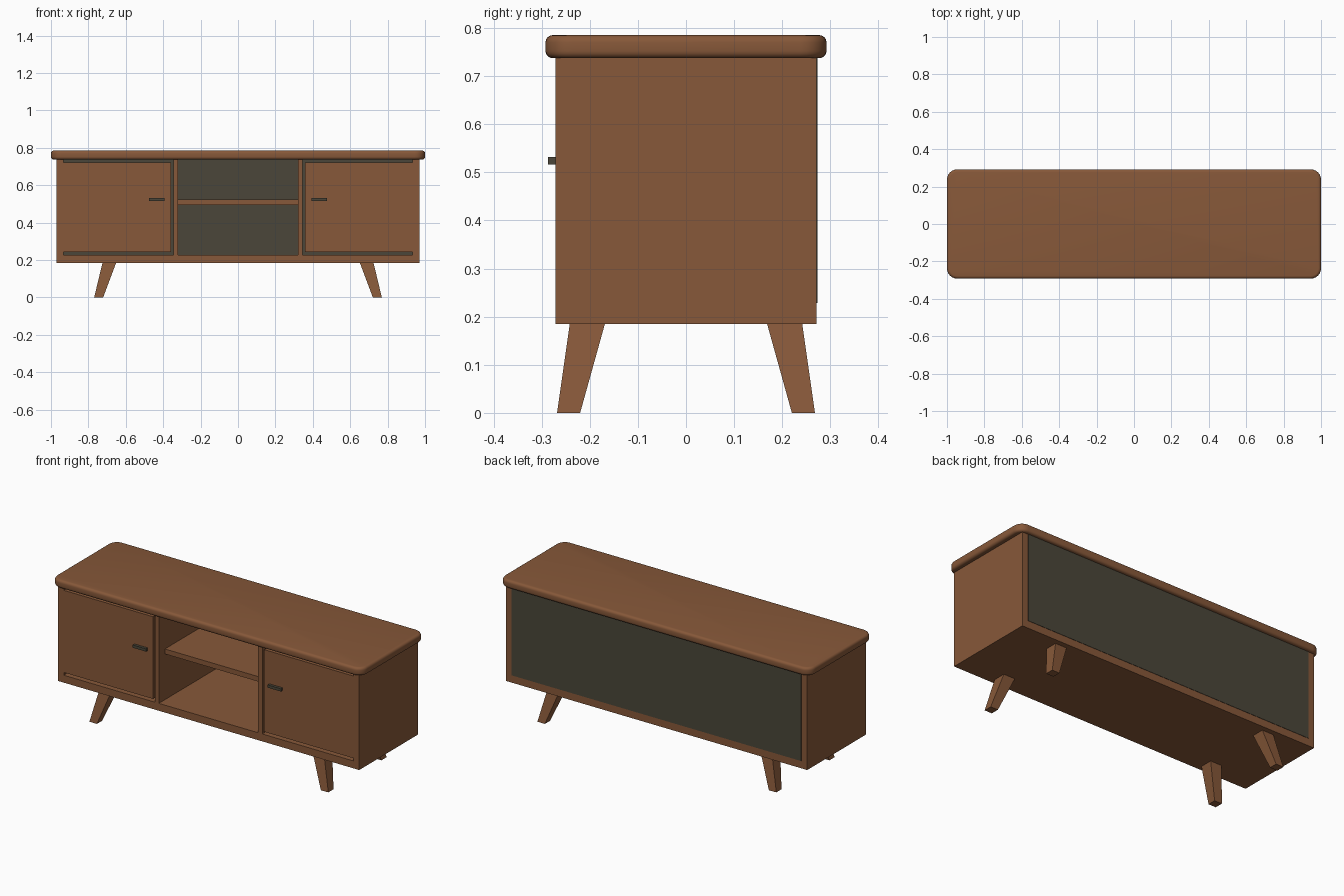
import bpy, bmesh
from mathutils import Vector

cube = bpy.data.objects.get("Cube")
if cube:
    bpy.data.objects.remove(cube, do_unlink=True)


def material(name, color):
    m = bpy.data.materials.new(name)
    m.use_nodes = True
    m.diffuse_color = (*color, 1)
    m.node_tree.nodes["Principled BSDF"].inputs["Base Color"].default_value = (*color, 1)
    return m


WOOD = material("walnut brown", (0.242, 0.098, 0.041))
DARK = material("dark olive", (0.069, 0.061, 0.041))


def add_object(name, bm, mat):
    bmesh.ops.recalc_face_normals(bm, faces=bm.faces)
    mesh = bpy.data.meshes.new(name)
    bm.to_mesh(mesh)
    bm.free()
    mesh.materials.append(mat)
    ob = bpy.data.objects.new(name, mesh)
    bpy.context.collection.objects.link(ob)
    return ob


def box(name, xs, ys, zs, mat=WOOD):
    bm = bmesh.new()
    bmesh.ops.create_cube(bm, size=1)
    for v in bm.verts:
        v.co = Vector([r[0] if c < 0 else r[1] for c, r in zip(v.co, (xs, ys, zs))])
    return add_object(name, bm, mat)


def mirrored_box(name, x0, x1, ys, zs, mat=WOOD):
    box("right_" + name, (-x1, -x0), ys, zs, mat)
    box("left_" + name, (x0, x1), ys, zs, mat)


# Main heights and depth of the carcass
BOTTOM, FLOOR, LID = 0.185, 0.228, 0.737
DEPTH = 0.271

# Top board: rounded corners in plan, then softened rims
bm = bmesh.new()
bmesh.ops.create_cube(bm, size=1)
for v in bm.verts:
    v.co = Vector((v.co.x * 2, v.co.y * 0.584, LID + (v.co.z + 0.5) * 0.048))
corners = [e for e in bm.edges if abs(e.verts[0].co.z - e.verts[1].co.z) > 0.01]
bmesh.ops.bevel(bm, geom=corners, offset=0.055, segments=6, profile=0.5, affect='EDGES')
rims = [e for e in bm.edges if any(abs(f.normal.z) > 0.9 for f in e.link_faces)]
bmesh.ops.bevel(bm, geom=rims, offset=0.015, segments=4, profile=0.5, affect='EDGES')
top = add_object("top_board", bm, WOOD)
bpy.context.view_layer.objects.active = top
top.select_set(True)
bpy.ops.object.shade_smooth_by_angle()
top.select_set(False)

# Carcass
box("bottom_panel", (-0.97, 0.97), (-DEPTH, DEPTH), (BOTTOM, FLOOR))
mirrored_box("side_panel", 0.932, 0.97, (-DEPTH, DEPTH), (FLOOR, LID))
mirrored_box("divider", 0.32, 0.346, (-DEPTH, 0.26), (FLOOR, LID))
box("shelf", (-0.32, 0.32), (-0.215, 0.26), (0.494, 0.523))
box("back_panel", (-0.932, 0.932), (0.26, 0.273), (FLOOR, LID), DARK)

# Doors with narrow gaps, and their handles
mirrored_box("door", 0.357, 0.932, (-DEPTH, -0.241), (0.244, 0.722))
mirrored_box("handle", 0.392, 0.477, (-0.287, -DEPTH), (0.516, 0.532), DARK)

# Four splayed, tapered legs
for sx, side in ((-1, "right"), (1, "left")):
    for sy, end in ((-1, "front"), (1, "back")):
        bm = bmesh.new()
        bmesh.ops.create_cube(bm, size=1)
        for v in bm.verts:
            high = v.co.z > 0
            cx, cy, w = (0.688, 0.205, 0.073) if high else (0.745, 0.244, 0.048)
            v.co = Vector((sx * cx + v.co.x * w, sy * cy + v.co.y * w, BOTTOM if high else 0))
        add_object(f"{end}_{side}_leg", bm, WOOD)
